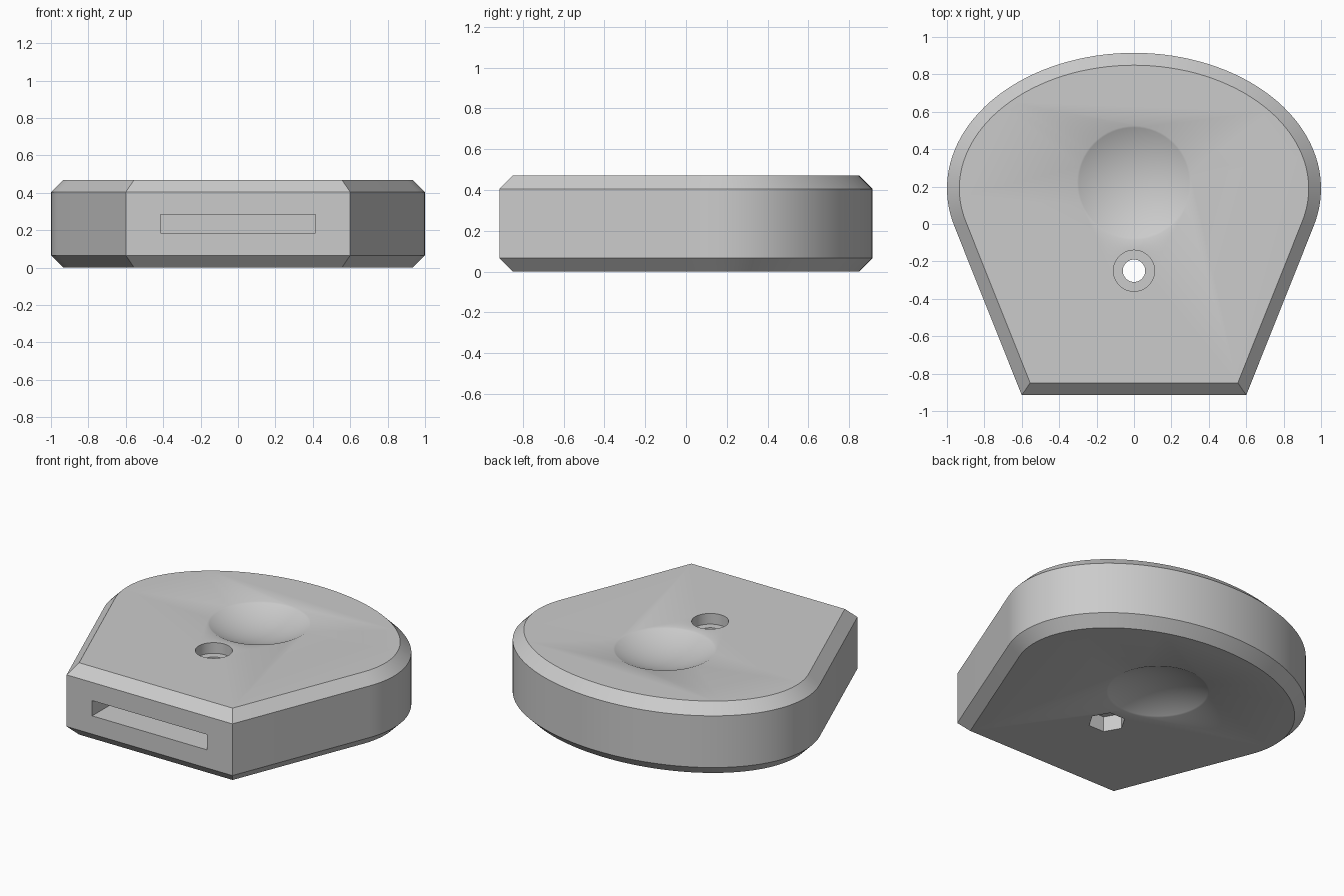
import bpy
import bmesh
import math

HEIGHT = 0.47
CHAMFER = 0.066
HOLE_Y = -0.25

if "Cube" in bpy.data.objects:
    bpy.data.objects.remove(bpy.data.objects["Cube"], do_unlink=True)

grey = bpy.data.materials.new("plain grey")
grey.use_nodes = True
colour = (0.6, 0.6, 0.6, 1)
grey.diffuse_color = colour
grey.node_tree.nodes["Principled BSDF"].inputs["Base Color"].default_value = colour


def add_object(name, bm):
    bmesh.ops.recalc_face_normals(bm, faces=bm.faces)
    mesh = bpy.data.meshes.new(name)
    bm.to_mesh(mesh)
    bm.free()
    mesh.materials.append(grey)
    obj = bpy.data.objects.new(name, mesh)
    bpy.context.collection.objects.link(obj)
    return obj


def prism(name, outline, z0, z1, chamfer=0):
    """Upright prism over an outline, with optional chamfered rims."""
    bm = bmesh.new()
    base = bm.faces.new([bm.verts.new((x, y, z0)) for x, y in outline])
    top = bmesh.ops.extrude_face_region(bm, geom=[base], use_keep_orig=True)["geom"]
    verts = [v for v in top if isinstance(v, bmesh.types.BMVert)]
    bmesh.ops.translate(bm, verts=verts, vec=(0, 0, z1 - z0))
    bmesh.ops.recalc_face_normals(bm, faces=bm.faces)
    if chamfer:
        rims = [e for e in bm.edges if abs(e.verts[0].co.z - e.verts[1].co.z) < 1e-5]
        bmesh.ops.bevel(bm, geom=rims, offset=chamfer, segments=1,
                        affect='EDGES', clamp_overlap=False)
    return add_object(name, bm)


def circle(radius, sides):
    return [(radius * math.cos(math.tau * i / sides),
             HOLE_Y + radius * math.sin(math.tau * i / sides)) for i in range(sides)]


def dimple(name, z, side):
    """Large sphere that scoops a shallow dish out of a face."""
    rim, depth = 0.305, 0.073
    radius = (rim ** 2 + depth ** 2) / (2 * depth)
    bm = bmesh.new()
    bmesh.ops.create_uvsphere(bm, u_segments=64, v_segments=90, radius=radius)
    bmesh.ops.translate(bm, verts=bm.verts, vec=(0, 0.22, z + side * (radius - depth)))
    return add_object(name, bm)


# Body: elliptical back with straight sides tapering to a flat front
start, steps = math.radians(-16.1), 72
sweep = math.pi - 2 * start
outline = [(-0.6, -0.915), (0.6, -0.915)]
for i in range(steps + 1):
    a = start + sweep * i / steps
    outline.append((math.cos(a), 0.19 + 0.725 * math.sin(a)))
body = prism("body", outline, 0, HEIGHT, CHAMFER)

# Cutters: finger dimples, strap slot, bolt hole, bolt head and nut recesses
slot = [(-0.415, -1.1), (0.415, -1.1), (0.415, 0), (-0.415, 0)]
cutters = [
    dimple("top_dimple", HEIGHT, 1),
    dimple("bottom_dimple", 0, -1),
    prism("strap_slot", slot, 0.185, 0.285),
    prism("bolt_hole", circle(0.06, 32), -0.1, 0.6),
    prism("bolt_head_recess", circle(0.11, 48), HEIGHT - 0.07, 0.6),
    prism("nut_recess", circle(0.112, 6), -0.1, 0.1),
]
bpy.context.view_layer.objects.active = body
for cutter in cutters:
    cutter.hide_render = True
    cut = body.modifiers.new(cutter.name, 'BOOLEAN')
    cut.operation = 'DIFFERENCE'
    cut.solver = 'EXACT'
    cut.object = cutter
    bpy.ops.object.modifier_apply(modifier=cut.name)
    bpy.data.objects.remove(cutter, do_unlink=True)

# Smooth curves, crisp chamfers
bpy.ops.object.select_all(action='DESELECT')
body.select_set(True)
bpy.ops.object.shade_smooth_by_angle(angle=math.radians(30))
